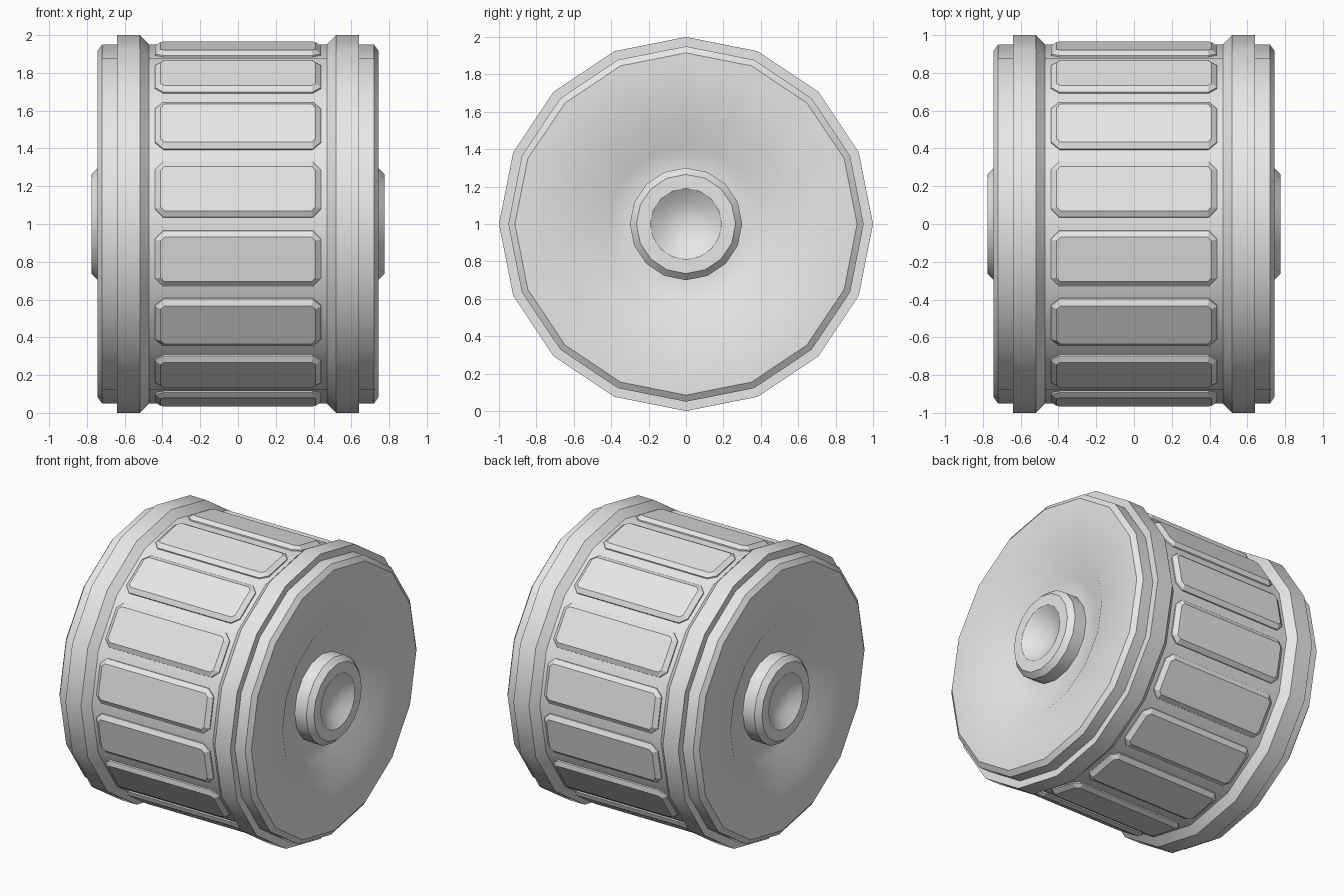
import bpy, bmesh, math
from mathutils import Matrix

SIDES = 16
STEP = 2 * math.pi / SIDES
LIFT = Matrix.Translation((0, 0, 1))

cube = bpy.data.objects.get("Cube")
if cube:
    bpy.data.objects.remove(cube, do_unlink=True)

grey = bpy.data.materials.new("plain_grey")
grey.use_nodes = True
grey.diffuse_color = (0.8, 0.8, 0.8, 1)
grey.node_tree.nodes["Principled BSDF"].inputs["Base Color"].default_value = (0.8, 0.8, 0.8, 1)


def finish(name, bm, angle):
    bmesh.ops.transform(bm, matrix=LIFT, verts=bm.verts)
    mesh = bpy.data.meshes.new(name)
    bm.to_mesh(mesh)
    bm.free()
    mesh.materials.append(grey)
    obj = bpy.data.objects.new(name, mesh)
    bpy.context.collection.objects.link(obj)
    bpy.ops.object.select_all(action="DESELECT")
    obj.select_set(True)
    bpy.context.view_layer.objects.active = obj
    bpy.ops.object.shade_smooth_by_angle(angle=math.radians(angle))
    return obj


def lathe(profile, turn=0):
    """Sweep (x, radius) points around the x axis."""
    bm = bmesh.new()
    rings = [[bm.verts.new((x, r * math.cos(i * STEP), r * math.sin(i * STEP)))
              for i in range(SIDES)] for x, r in profile]
    for a, b in zip(rings, rings[1:]):
        for i in range(SIDES):
            k = (i + 1) % SIDES
            bm.faces.new((a[i], b[i], b[k], a[k]))
    bmesh.ops.remove_doubles(bm, verts=bm.verts, dist=0.0001)
    bmesh.ops.rotate(bm, verts=bm.verts, matrix=Matrix.Rotation(turn, 3, "Z"))
    return bm


def cut_rectangle(half_x, half_y, cut):
    """Rectangle outline with its corners cut off, counter-clockwise."""
    return [(half_x, cut - half_y), (half_x, half_y - cut),
            (half_x - cut, half_y), (cut - half_x, half_y),
            (-half_x, half_y - cut), (-half_x, cut - half_y),
            (cut - half_x, -half_y), (half_x - cut, -half_y)]


# Wheel body: recessed side, raised rim and barrel, mirrored to the other side
half = [(0.65, 0.28), (0.65, 0.41), (0.745, 0.57), (0.745, 0.915), (0.72, 0.95),
        (0.64, 0.95), (0.64, 1.0), (0.52, 1.0), (0.47, 0.95)]
finish("wheel_body", lathe(half + [(-x, r) for x, r in reversed(half)]), 35)

# Hubs with a dished centre
hub = [(0.70, 0), (0.707, 0.06), (0.725, 0.12), (0.775, 0.19),
       (0.775, 0.265), (0.74, 0.30), (0.64, 0.30)]
for name, turn in (("left_hub", 0), ("right_hub", math.pi)):
    finish(name, lathe(hub, turn), 35)

# Raised tread panels, one on each flat of the barrel
bm = bmesh.new()
for i in range(SIDES):
    spin = Matrix.Rotation((i + 0.5) * STEP, 3, "X")
    outlines = [(0.925, cut_rectangle(0.44, 0.15, 0.045)),
                (0.94, cut_rectangle(0.44, 0.15, 0.045)),
                (0.962, cut_rectangle(0.41, 0.12, 0.02))]
    loops = []
    for height, outline in outlines:
        verts = [bm.verts.new((x, y, height)) for x, y in outline]
        bmesh.ops.rotate(bm, verts=verts, matrix=spin)
        loops.append(verts)
    for low, high in zip(loops, loops[1:]):
        for j in range(len(low)):
            k = (j + 1) % len(low)
            bm.faces.new((low[j], low[k], high[k], high[j]))
    bm.faces.new(loops[-1])
finish("tread_panels", bm, 20)
